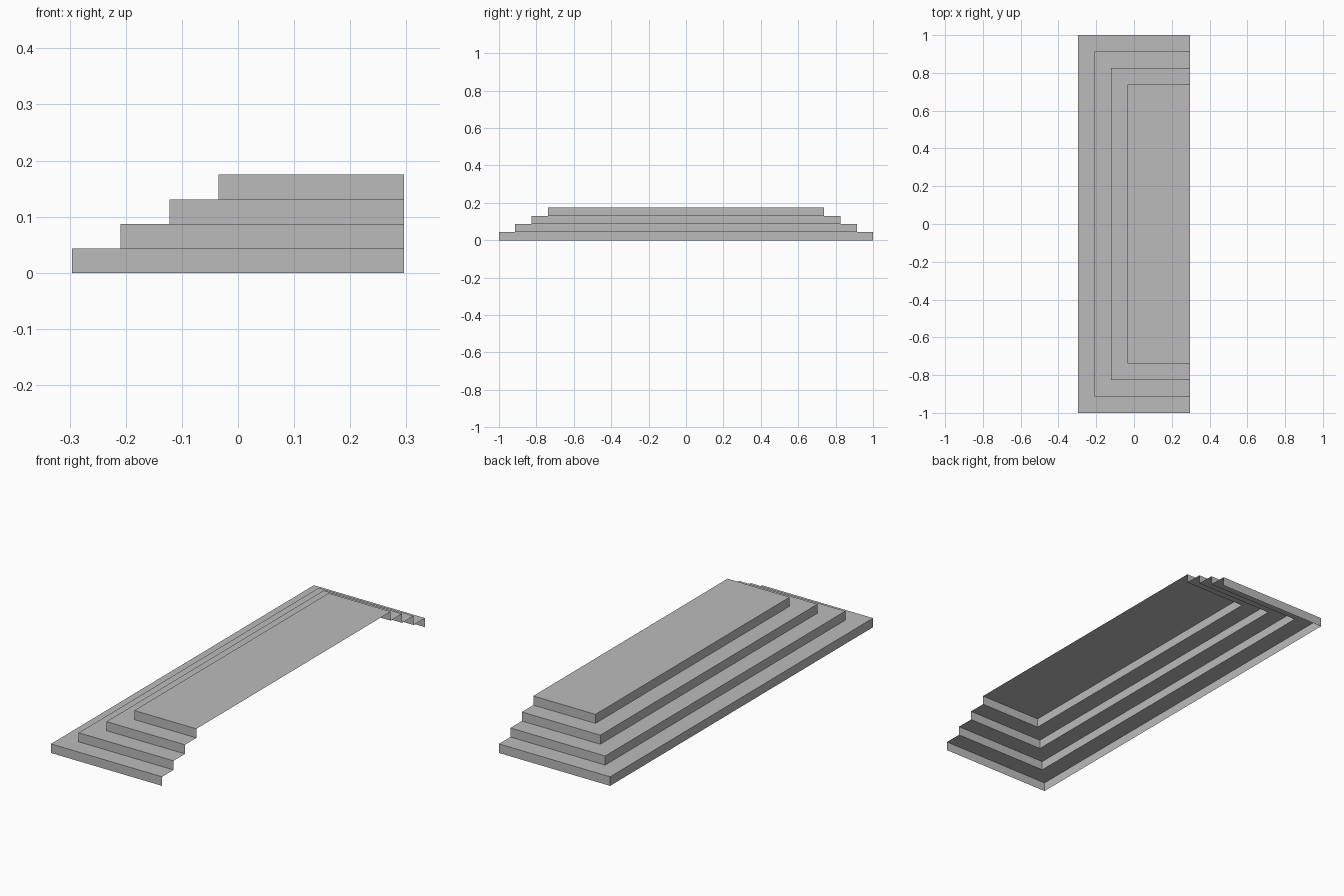
import bpy
import bmesh

cube = bpy.data.objects.get("Cube")
if cube:
    bpy.data.objects.remove(cube, do_unlink=True)

STEPS = 4
TREAD, RISE = 0.087, 0.0437
HALF_X, HALF_Y = 0.296, 1.0

# Plain stone grey
stone = bpy.data.materials.new("stone_grey")
stone.use_nodes = True
grey = (0.5, 0.5, 0.5, 1)
stone.diffuse_color = grey
stone.node_tree.nodes["Principled BSDF"].inputs["Base Color"].default_value = grey


def outline(bm, inset, z):
    """Three-sided outline, open towards +x."""
    x, y = -HALF_X + inset, HALF_Y - inset
    corners = [(HALF_X, -y), (x, -y), (x, y), (HALF_X, y)]
    return [bm.verts.new((cx, cy, z)) for cx, cy in corners]


# Stepped shell: alternate risers and treads, then close the landing
bm = bmesh.new()
rings = []
for i in range(STEPS):
    rings.append(outline(bm, i * TREAD, i * RISE))
    rings.append(outline(bm, i * TREAD, (i + 1) * RISE))
for low, high in zip(rings, rings[1:]):
    for k in range(3):
        bm.faces.new((low[k + 1], low[k], high[k], high[k + 1]))
bm.faces.new(reversed(rings[-1]))
bm.normal_update()

mesh = bpy.data.meshes.new("stepped_platform")
bm.to_mesh(mesh)
bm.free()
mesh.materials.append(stone)
platform = bpy.data.objects.new("stepped_platform", mesh)
bpy.context.collection.objects.link(platform)
